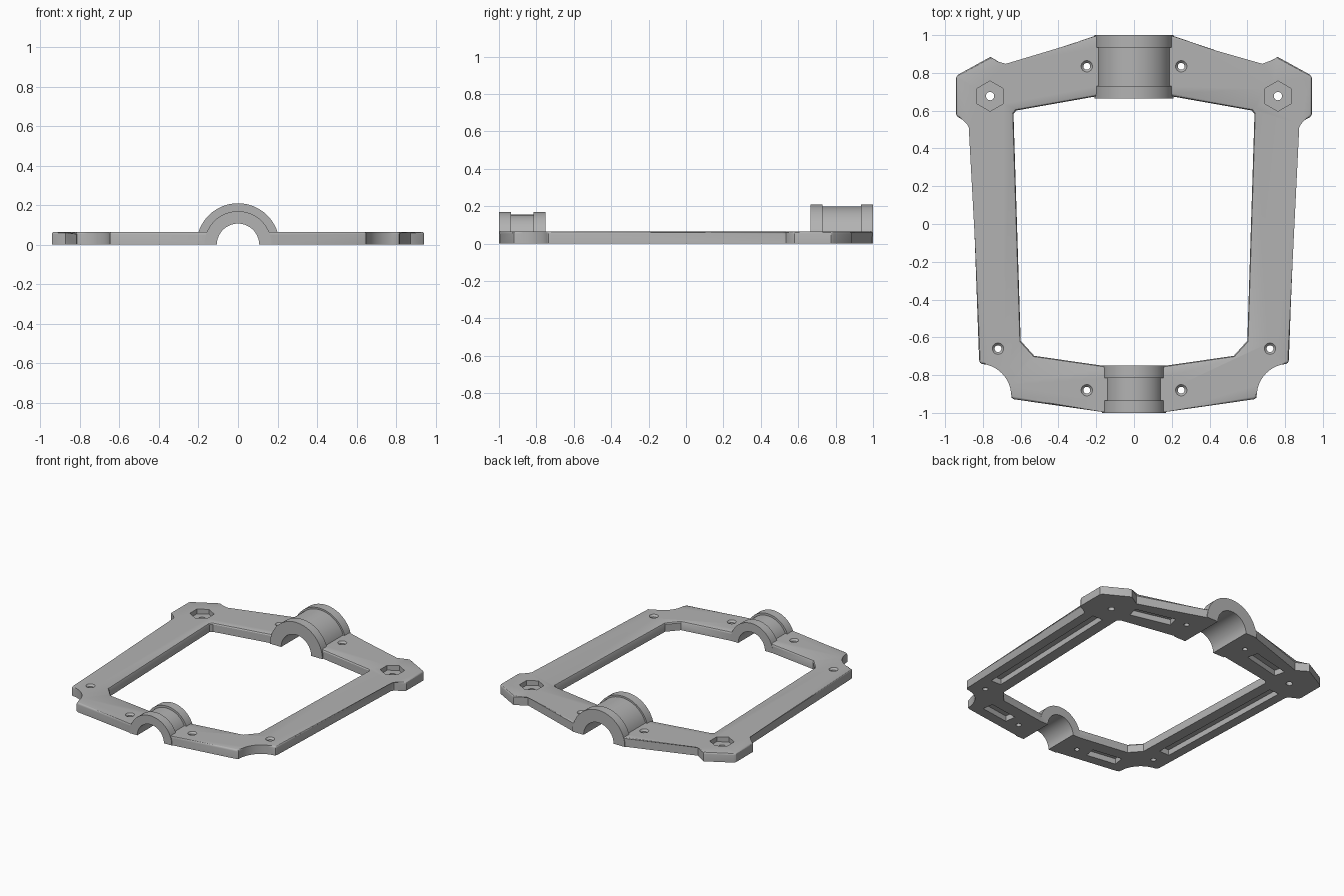
import bpy, bmesh
from math import cos, sin, pi, radians
from mathutils import Vector, Matrix

if "Cube" in bpy.data.objects:
    bpy.data.objects.remove(bpy.data.objects["Cube"])

TOP = 0.065      # plate thickness
UNDER = -0.03    # stock left below the base, trimmed later

mat = bpy.data.materials.new("plain_grey")
mat.use_nodes = True
grey = (0.45, 0.45, 0.45, 1)
mat.diffuse_color = grey
mat.node_tree.nodes["Principled BSDF"].inputs["Base Color"].default_value = grey


def loft(name, rings, bevel=0):
    """Solid from matching point rings, capped at both ends."""
    bm = bmesh.new()
    loops = [[bm.verts.new(p) for p in ring] for ring in rings]
    for a, b in zip(loops, loops[1:]):
        for i in range(len(a)):
            j = (i + 1) % len(a)
            bm.faces.new((a[i], a[j], b[j], b[i]))
    bm.faces.new(loops[0])
    cap = bm.faces.new(loops[-1])
    if bevel:
        bmesh.ops.bevel(bm, geom=list(cap.edges), offset=bevel, segments=3,
                        profile=0.5, affect='EDGES')
    bmesh.ops.recalc_face_normals(bm, faces=bm.faces)
    mesh = bpy.data.meshes.new(name)
    bm.to_mesh(mesh)
    bm.free()
    obj = bpy.data.objects.new(name, mesh)
    bpy.context.collection.objects.link(obj)
    mesh.materials.append(mat)
    return obj


def turned(name, stations, axis, origin=(0, 0, 0), sides=64):
    """Round part along an axis; stations are (position, radius)."""
    rings = []
    for pos, r in stations:
        ring = []
        for k in range(sides):
            a = 2 * pi * k / sides + pi / 2
            u, v = r * cos(a), r * sin(a)
            p = (u, pos, v) if axis == 'Y' else (u, v, pos)
            ring.append(Vector(p) + Vector(origin))
        rings.append(ring)
    return loft(name, rings)


def prism(name, outline, low, high, bevel=0):
    return loft(name, [[(x, y, z) for x, y in outline] for z in (low, high)], bevel)


def combine(target, tool, operation):
    mod = target.modifiers.new(operation, 'BOOLEAN')
    mod.object, mod.operation, mod.solver = tool, operation, 'EXACT'
    bpy.context.view_layer.objects.active = target
    bpy.ops.object.modifier_apply(modifier=mod.name)
    bpy.data.objects.remove(tool)


def mirrored(half):
    return half + [(-x, y) for x, y in reversed(half)]


# Outer outline: rear ears, straight rails, scooped front corners
scoop = [(0.82 + 0.17 * cos(a), -0.91 + 0.17 * sin(a))
         for a in (radians(95 + 80 * k / 10) for k in range(11))]
outer = [(0.2, 0.998), (0.68, 0.835), (0.76, 0.885), (0.932, 0.79), (0.942, 0.775),
         (0.942, 0.58), (0.932, 0.566), (0.873, 0.535), (0.863, 0.515),
         (0.82, -0.72), (0.815, -0.735)] + scoop
outer += [(0.648, -0.92), (0.635, -0.928), (0.16, -0.996)]
frame = prism("frame", mirrored(outer), UNDER, TOP, 0.012)

# Window, with a flared top lip matching the outer rounding
inner = [(0.2, 0.69), (0.635, 0.613), (0.65, 0.595), (0.612, -0.63),
         (0.54, -0.71), (0.16, -0.765)]
loop = mirrored(inner)


def grown(d):
    return [(x + d * (1 if x > 0 else -1), y + d * (1 if y > 0 else -1)) for x, y in loop]


lip = [(-0.012, UNDER - 0.1), (-0.012, TOP - 0.012), (-0.008, TOP - 0.004),
       (0, TOP), (0, TOP + 0.1)]
window = loft("window_cutter", [[(x, y, z) for x, y in grown(d)] for d, z in lip])
combine(frame, window, 'DIFFERENCE')

# Half-round clamps: start y, end y, flange radius, waist radius, bore radius
for y0, y1, flange, waist, bore in ((-1.0, -0.75, 0.17, 0.155, 0.107),
                                    (0.665, 1.0, 0.21, 0.198, 0.12)):
    w = 0.065
    clamp = turned("clamp", [(y0, flange), (y0 + w, flange), (y0 + w, waist),
                             (y1 - w, waist), (y1 - w, flange), (y1, flange)], 'Y')
    combine(frame, clamp, 'UNION')
    hole = turned("bore_cutter", [(y0 - 0.1, bore), (y1 + 0.1, bore)], 'Y')
    combine(frame, hole, 'DIFFERENCE')

# Trim everything flat at the base
trim = prism("base_trim", [(-2, -2), (2, -2), (2, 2), (-2, 2)], -1, 0)
combine(frame, trim, 'DIFFERENCE')

for side in (1, -1):
    # Countersunk screw holes
    for x, y in ((0.25, 0.835), (0.72, -0.66), (0.25, -0.88)):
        screw = turned("screw_cutter", [(-0.1, 0.018), (TOP - 0.013, 0.018),
                                        (TOP + 0.001, 0.031), (TOP + 0.05, 0.031)],
                       'Z', (side * x, y, 0), 24)
        combine(frame, screw, 'DIFFERENCE')
    # Hexagonal nut pockets with through holes
    ear = (side * 0.762, 0.677, 0)
    combine(frame, turned("nut_cutter", [(0.03, 0.08), (0.2, 0.08)], 'Z', ear, 6), 'DIFFERENCE')
    combine(frame, turned("bolt_cutter", [(-0.1, 0.022), (0.2, 0.022)], 'Z', ear, 24), 'DIFFERENCE')
    # Lightening grooves underneath
    for a, b in (((0.755, 0.53), (0.72, -0.55)),
                 ((0.63, 0.735), (0.34, 0.805)),
                 ((0.34, -0.857), (0.56, -0.825))):
        p, q = (Vector((side * x, y)) for x, y in (a, b))
        n = (q - p).normalized().orthogonal() * 0.04
        combine(frame, prism("groove_cutter", [p + n, q + n, q - n, p - n], -0.1, 0.04),
                'DIFFERENCE')

bpy.ops.object.select_all(action='DESELECT')
frame.select_set(True)
bpy.context.view_layer.objects.active = frame
bpy.ops.object.shade_smooth_by_angle(angle=radians(30))
